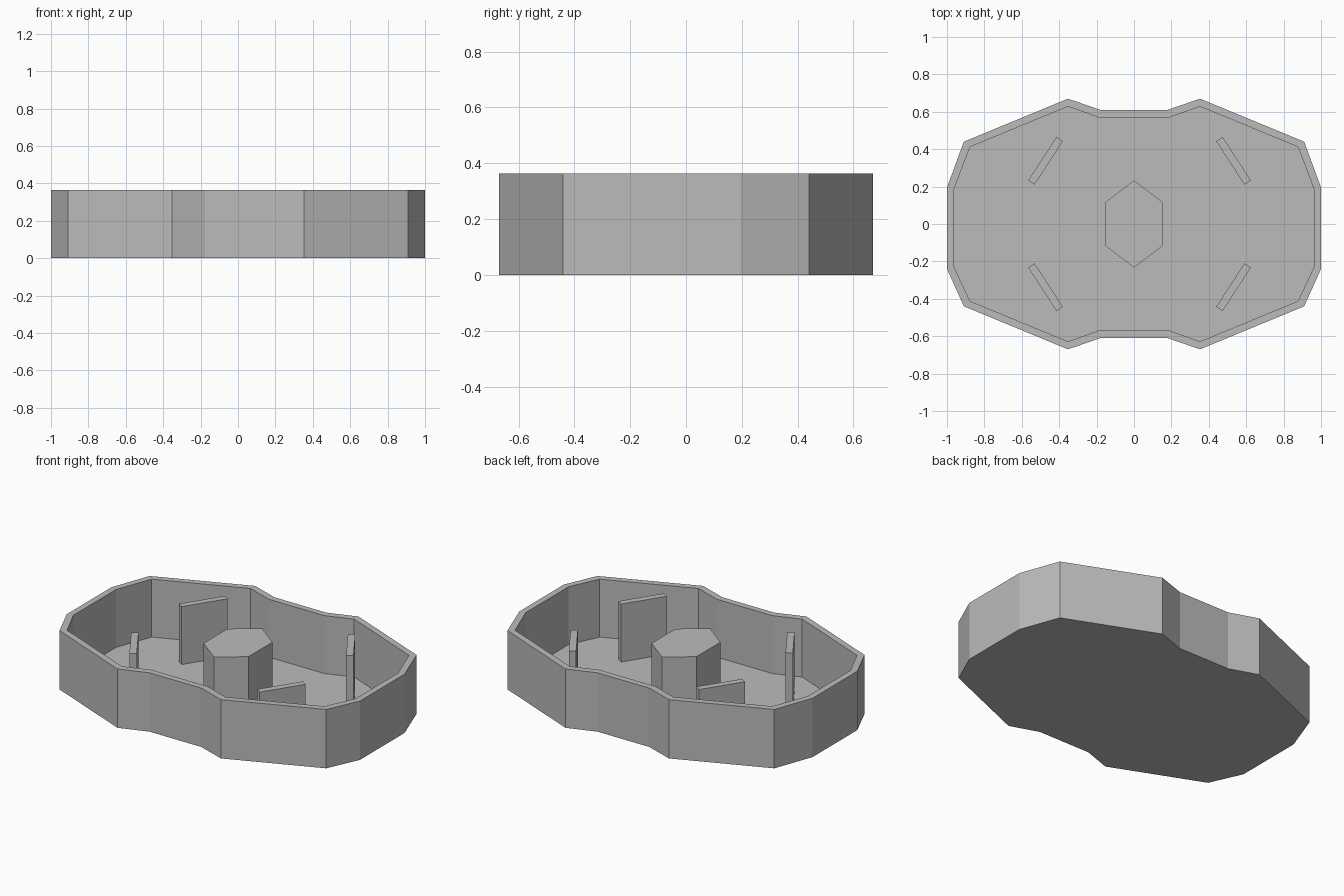
import bpy
import bmesh
import math

cube = bpy.data.objects.get("Cube")
if cube:
    bpy.data.objects.remove(cube, do_unlink=True)

HEIGHT = 0.363
FLOOR = 0.006

grey = bpy.data.materials.new("plain_grey")
grey.use_nodes = True
colour = (0.5, 0.5, 0.5, 1)
grey.diffuse_color = colour
grey.node_tree.nodes["Principled BSDF"].inputs["Base Color"].default_value = colour


def finish(name, bm):
    bmesh.ops.recalc_face_normals(bm, faces=bm.faces)
    mesh = bpy.data.meshes.new(name)
    bm.to_mesh(mesh)
    bm.free()
    mesh.materials.append(grey)
    obj = bpy.data.objects.new(name, mesh)
    bpy.context.collection.objects.link(obj)
    return obj


def mirrored(half):
    """Close a left-hand half outline by mirroring it across x."""
    return half + [(-x, y) for x, y in reversed(half)]


# Tray: floor and thin wall following a waisted outline
outer = mirrored([(0.176, -0.609), (0.353, -0.67), (0.91, -0.44), (1, -0.24),
                  (1, 0.195), (0.91, 0.44), (0.353, 0.67), (0.176, 0.609)])
inner = mirrored([(0.19, -0.57), (0.353, -0.628), (0.877, -0.412), (0.962, -0.23),
                  (0.962, 0.187), (0.877, 0.412), (0.353, 0.628), (0.19, 0.57)])

bm = bmesh.new()
rings = [[bm.verts.new((x, y, z)) for x, y in loop]
         for loop, z in ((outer, 0), (outer, HEIGHT), (inner, HEIGHT), (inner, FLOOR))]
for low, high in zip(rings, rings[1:]):
    for i in range(len(low)):
        j = (i + 1) % len(low)
        bm.faces.new((low[i], low[j], high[j], high[i]))
bm.faces.new(rings[0])
bm.faces.new(rings[-1])
finish("tray", bm)

# Central hexagonal pillar, stretched front to back
bm = bmesh.new()
bmesh.ops.create_cone(bm, cap_ends=True, segments=6, radius1=1, radius2=1, depth=1)
pillar = finish("centre_pillar", bm)
pillar.scale = (0.177, 0.233, HEIGHT - FLOOR / 2)
pillar.location.z = (HEIGHT + FLOOR / 2) / 2

# Four slanted upright dividers
for side, x in (("right", -0.473), ("left", 0.532)):
    for end, y in (("front", -0.338), ("back", 0.338)):
        bm = bmesh.new()
        bmesh.ops.create_cube(bm, size=1)
        plate = finish(f"{end}_{side}_divider", bm)
        plate.scale = (0.277, 0.041, HEIGHT - FLOOR / 2)
        plate.location = (x, y, (HEIGHT + FLOOR / 2) / 2)
        slant = 1 if (side == "right") == (end == "back") else -1
        plate.rotation_euler.z = slant * math.radians(57)
